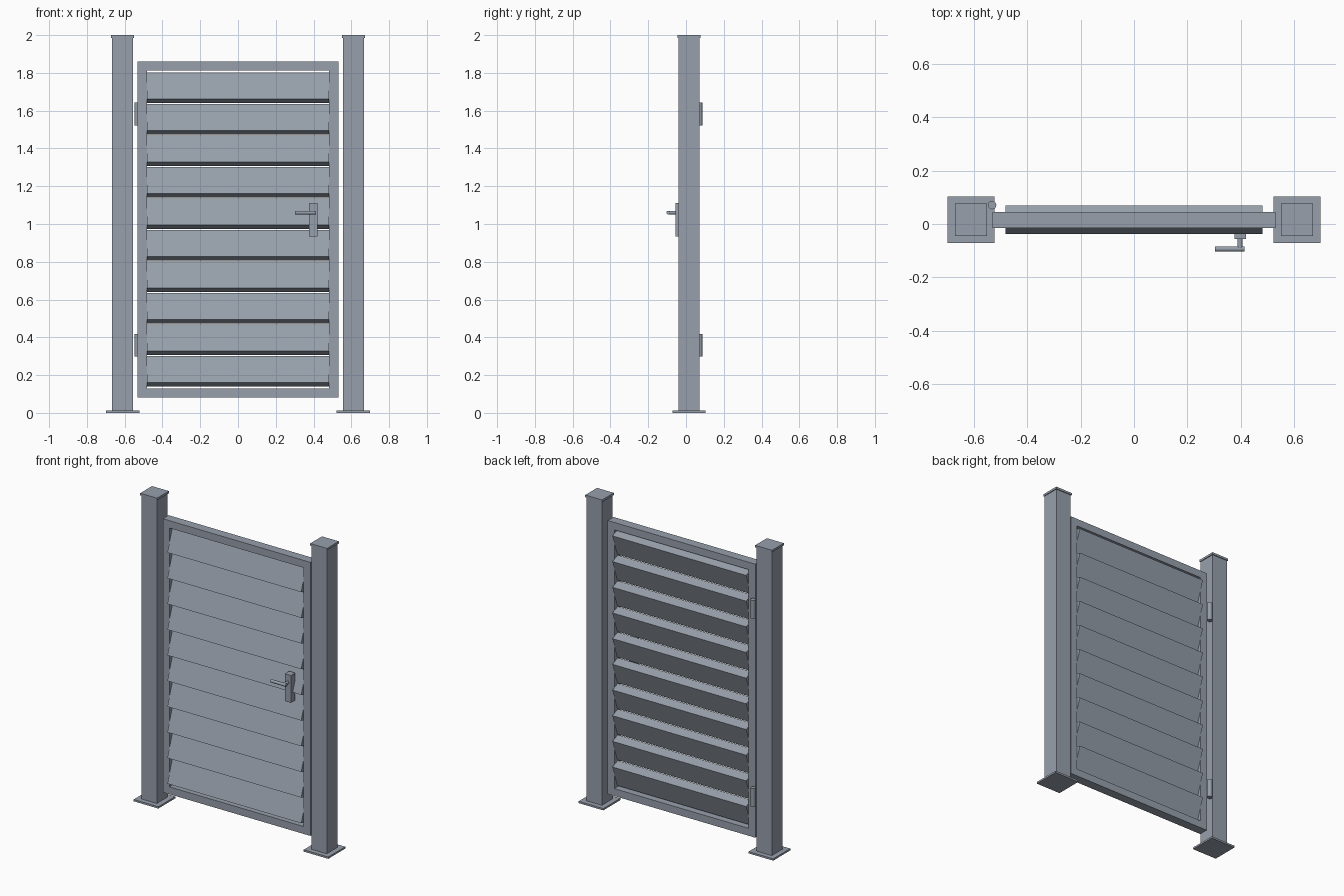
import bpy, math
from mathutils import Vector

if "Cube" in bpy.data.objects:
    bpy.data.objects.remove(bpy.data.objects["Cube"])

grey = bpy.data.materials.new("slate_grey")
grey.diffuse_color = (0.31, 0.35, 0.41, 1)
grey.use_nodes = True
grey.node_tree.nodes["Principled BSDF"].inputs["Base Color"].default_value = grey.diffuse_color
YC = 0.0155  # centre plane of posts and gate


def box(name, size, loc, tilt=0.0):
    bpy.ops.mesh.primitive_cube_add(size=1, location=loc, rotation=(tilt, 0, 0))
    ob = bpy.context.object
    ob.name = name
    ob.scale = size
    bpy.ops.object.transform_apply(location=False, rotation=False, scale=True)
    ob.data.materials.append(grey)
    return ob


def rod(name, start, end, radius):
    a, b = Vector(start), Vector(end)
    bpy.ops.mesh.primitive_cylinder_add(vertices=24, radius=radius, depth=(b - a).length,
                                        location=(a + b) / 2)
    ob = bpy.context.object
    ob.name = name
    ob.rotation_euler = (b - a).to_track_quat('Z', 'Y').to_euler()
    ob.data.materials.append(grey)
    bpy.ops.object.shade_smooth_by_angle(angle=math.radians(40))
    return ob


# Posts with base plates and caps, plus the upright sides of the gate frame
for side, s in (("left", -1), ("right", 1)):
    x = s * 0.611
    box(side + "_base_plate", (0.177, 0.175, 0.012), (x, YC, 0.006))
    box(side + "_post", (0.111, 0.111, 1.974), (x, YC, 0.999))
    box(side + "_post_cap", (0.121, 0.121, 0.014), (x, YC, 1.993))
    box(side + "_frame_stile", (0.048, 0.06, 1.778), (s * 0.507, YC, 0.971))

# Top and bottom rails between the stiles
for name, z in (("bottom", 0.106), ("top", 1.836)):
    box(name + "_frame_rail", (0.966, 0.06, 0.048), (0, YC, z))

# Thick tilted louvre slats, lower edge to the front
for i in range(10):
    box(f"slat_{i + 1}", (0.962, 0.06, 0.15), (0, YC, 0.2205 + i * 0.1669),
        math.radians(-20))

# Hinge barrels at the back of the left stile
for name, z in (("lower", 0.358), ("upper", 1.582)):
    rod(name + "_hinge", (-0.532, 0.071, z - 0.06), (-0.532, 0.071, z + 0.06), 0.016)

# Lock case, spindle and lever handle on the front
box("lock_case", (0.044, 0.044, 0.178), (0.398, -0.034, 1.022))
rod("handle_spindle", (0.397, -0.05, 1.06), (0.397, -0.094, 1.06), 0.0095)
rod("handle_lever", (0.303, -0.0935, 1.06), (0.414, -0.0935, 1.06), 0.01)
